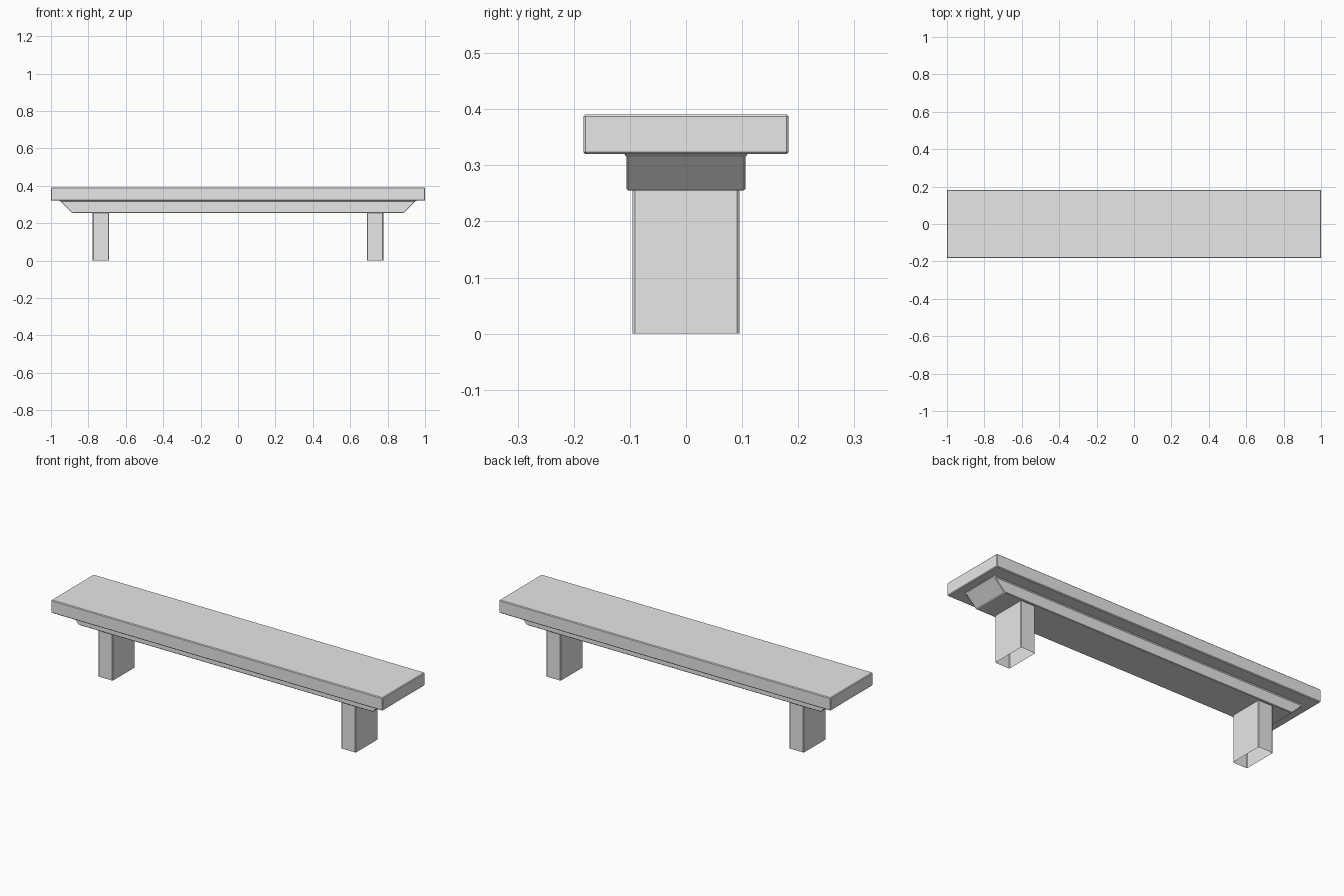
import bpy
import bmesh

cube = bpy.data.objects.get("Cube")
if cube:
    bpy.data.objects.remove(cube, do_unlink=True)

# Single stone colour
stone = bpy.data.materials.new("stone_grey")
stone.use_nodes = True
colour = (0.8, 0.8, 0.8, 1)
stone.diffuse_color = colour
stone.node_tree.nodes["Principled BSDF"].inputs["Base Color"].default_value = colour


def loft(name, rings, x=0, corner=0.003, bottom=True, top=True):
    """Stack chamfered rectangles given as (half_x, half_y, z)."""
    bm = bmesh.new()
    loops = []
    for hx, hy, z in rings:
        loop = []
        for sx, sy in ((1, 1), (-1, 1), (-1, -1), (1, -1)):
            pair = [(sx * hx, sy * (hy - corner)), (sx * (hx - corner), sy * hy)]
            if sx * sy < 0:
                pair.reverse()
            loop += [bm.verts.new((x + px, py, z)) for px, py in pair]
        loops.append(loop)
    for low, high in zip(loops, loops[1:]):
        for i in range(len(low)):
            j = (i + 1) % len(low)
            bm.faces.new((low[i], low[j], high[j], high[i]))
    if bottom:
        bm.faces.new(loops[0][::-1])
    if top:
        bm.faces.new(loops[-1])
    mesh = bpy.data.meshes.new(name)
    bm.to_mesh(mesh)
    bm.free()
    mesh.materials.append(stone)
    obj = bpy.data.objects.new(name, mesh)
    bpy.context.collection.objects.link(obj)
    return obj


# Seat slab with narrow chamfers all round
loft("seat", [(0.996, 0.179, 0.32), (1, 0.183, 0.324),
              (1, 0.183, 0.387), (0.996, 0.179, 0.391)], corner=0.004)

# Support beam with sloping ends and a small flare under the seat
loft("support_beam", [(0.884, 0.103, 0.255), (0.89, 0.106, 0.258),
                      (0.947, 0.106, 0.315), (0.954, 0.11, 0.32)], top=False)

# Hollow legs, open underneath
for side, sign in (("left", 1), ("right", -1)):
    loft(side + "_leg", [(0.044, 0.095, 0), (0.044, 0.095, 0.256)],
         x=sign * 0.733, corner=0.004, bottom=False, top=False)
